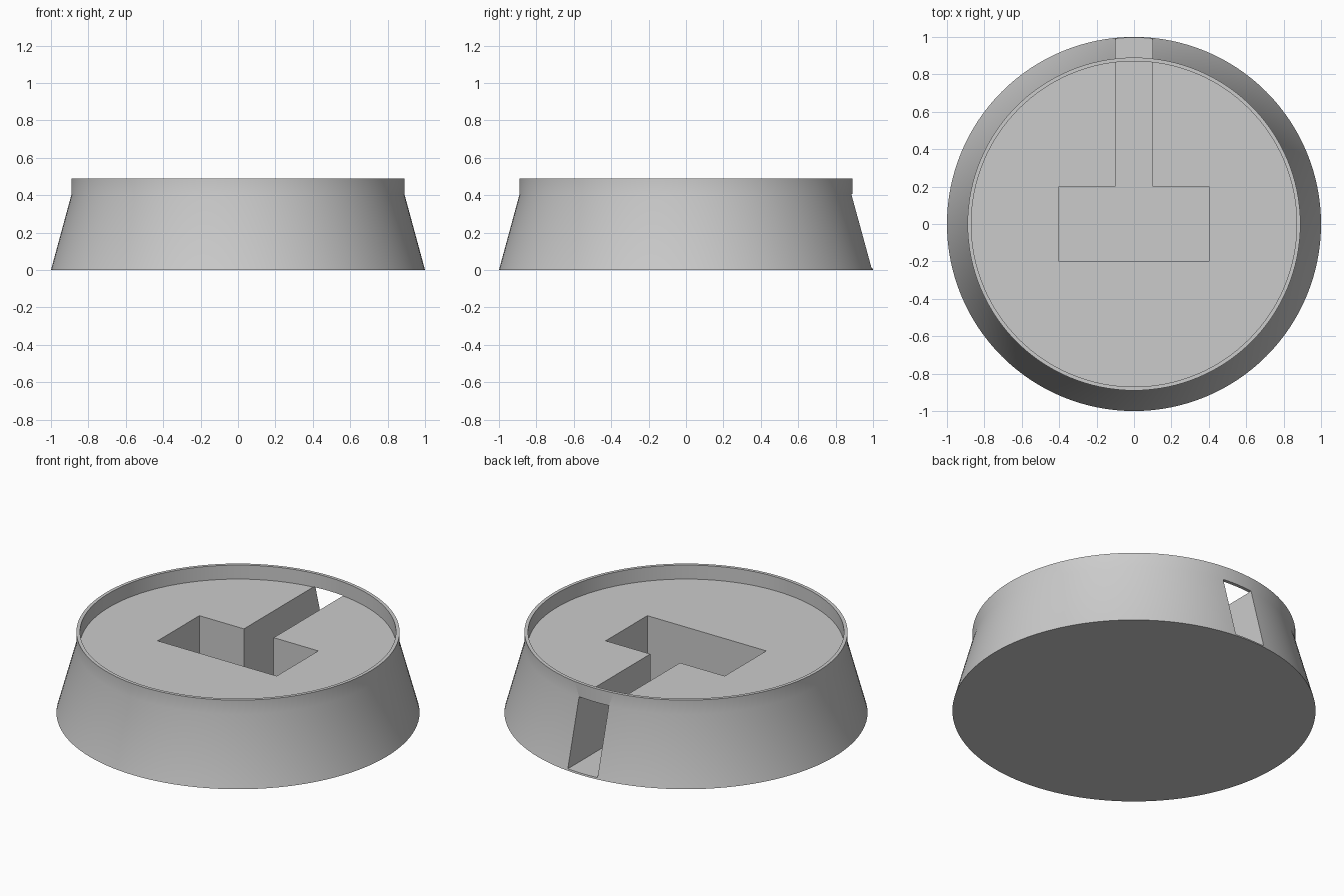
import bpy, bmesh, math
from mathutils import Matrix

cube = bpy.data.objects.get("Cube")
if cube:
    bpy.data.objects.remove(cube, do_unlink=True)

FLOOR, TOP = 0.405, 0.49      # recess floor and rim top
SLOT_FLOOR = 0.01             # thin bottom skin under the pocket
SEGMENTS = 128

grey = bpy.data.materials.new("plain grey")
grey.use_nodes = True
grey.diffuse_color = (0.6, 0.6, 0.6, 1)
grey.node_tree.nodes["Principled BSDF"].inputs["Base Color"].default_value = (0.6, 0.6, 0.6, 1)


def make_object(name, bm):
    bmesh.ops.recalc_face_normals(bm, faces=bm.faces)
    mesh = bpy.data.meshes.new(name)
    bm.to_mesh(mesh)
    bm.free()
    mesh.materials.append(grey)
    obj = bpy.data.objects.new(name, mesh)
    bpy.context.collection.objects.link(obj)
    return obj


def lathe(name, profile):
    """Turn (radius, z) points into a solid with flat end caps."""
    bm = bmesh.new()
    rings = []
    for r, z in profile:
        angles = [2 * math.pi * i / SEGMENTS for i in range(SEGMENTS)]
        rings.append([bm.verts.new((r * math.cos(a), r * math.sin(a), z)) for a in angles])
    for low, high in zip(rings, rings[1:]):
        for i in range(SEGMENTS):
            j = (i + 1) % SEGMENTS
            bm.faces.new((low[i], low[j], high[j], high[i]))
    bm.faces.new(rings[0])
    bm.faces.new(rings[-1])
    return make_object(name, bm)


def prism(name, outline, z0, z1):
    """Extrude a flat outline upward."""
    bm = bmesh.new()
    face = bm.faces.new([bm.verts.new((x, y, z0)) for x, y in outline])
    new = bmesh.ops.extrude_face_region(bm, geom=[face])["geom"]
    verts = [v for v in new if isinstance(v, bmesh.types.BMVert)]
    bmesh.ops.translate(bm, verts=verts, vec=(0, 0, z1 - z0))
    return make_object(name, bm)


# Tapered base with an upright rim around a shallow recess
base = lathe("tapered_base", [(1, 0), (0.89, FLOOR), (0.89, TOP), (0.87, TOP), (0.87, FLOOR)])

# T-shaped pocket: rectangle plus a cable channel leaving through the back wall
half = [(0.4, -0.2), (0.4, 0.2), (0.1, 0.2), (0.1, 1.2)]
outline = half + [(-x, y) for x, y in reversed(half)]
cutter = prism("pocket_cutter", outline, SLOT_FLOOR, FLOOR + 0.002)
cutter.hide_render = True

cut = base.modifiers.new("pocket", 'BOOLEAN')
cut.operation = 'DIFFERENCE'
cut.solver = 'EXACT'
cut.object = cutter
for obj in bpy.context.selected_objects:
    obj.select_set(False)
bpy.context.view_layer.objects.active = base
base.select_set(True)
bpy.ops.object.modifier_apply(modifier=cut.name)
bpy.data.objects.remove(cutter, do_unlink=True)

# Smooth round walls, crisp edges
bpy.ops.object.shade_smooth_by_angle(angle=math.radians(30))
